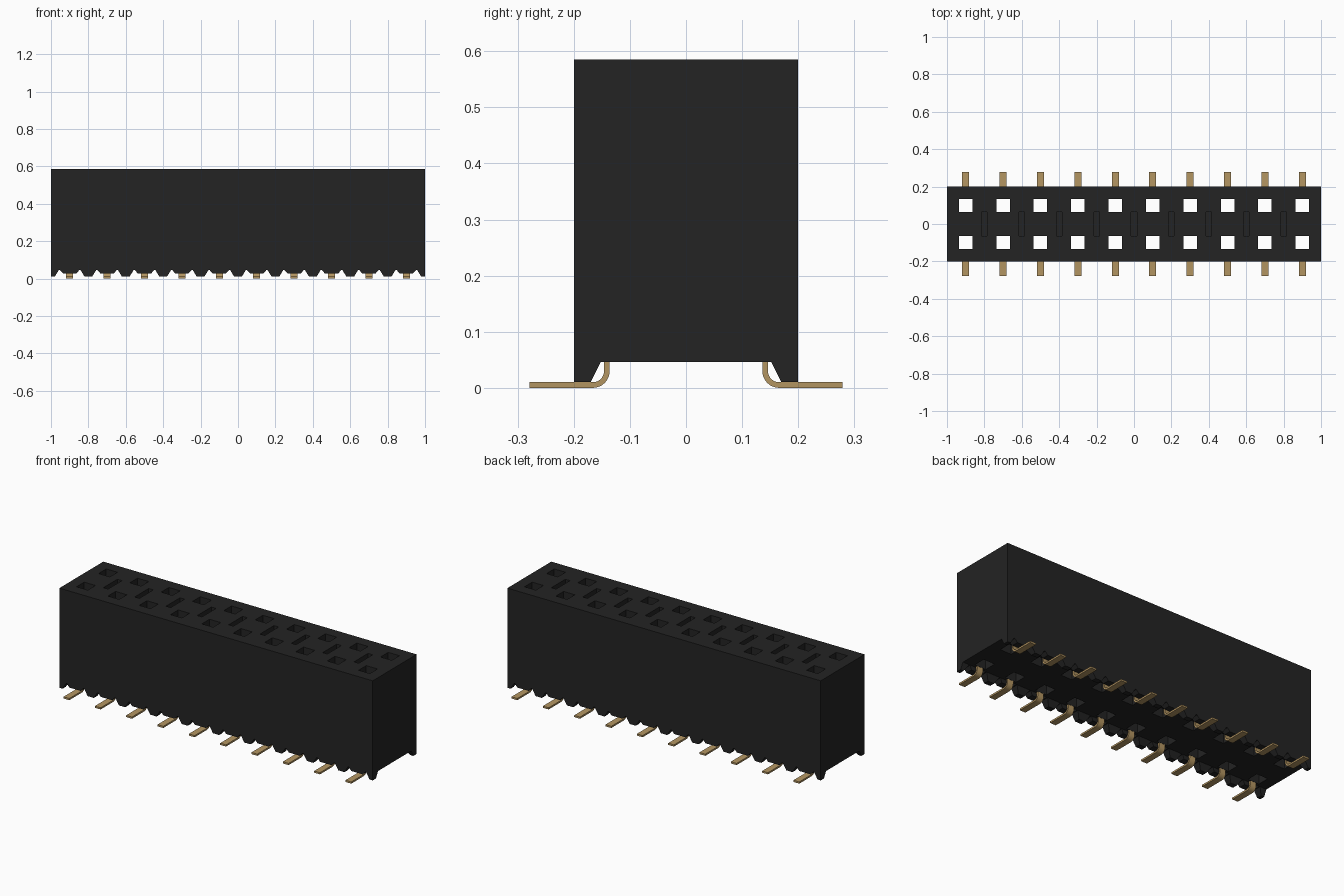
import bpy, bmesh, math
from mathutils import Vector

if "Cube" in bpy.data.objects:
    bpy.data.objects.remove(bpy.data.objects["Cube"])

def material(name, rgb):
    m = bpy.data.materials.new(name)
    m.diffuse_color = (*rgb, 1)
    m.use_nodes = True
    m.node_tree.nodes["Principled BSDF"].inputs["Base Color"].default_value = m.diffuse_color
    return m

BLACK = material("black plastic", (0.017, 0.017, 0.017))
GOLD = material("tan gold", (0.45, 0.30, 0.12))

def finish(bm, name, mat):
    bmesh.ops.recalc_face_normals(bm, faces=bm.faces[:])
    me = bpy.data.meshes.new(name)
    bm.to_mesh(me)
    bm.free()
    me.materials.append(mat)
    ob = bpy.data.objects.new(name, me)
    bpy.context.collection.objects.link(ob)
    return ob

def box(bm, x0, x1, y0, y1, z0, z1):
    vs = bmesh.ops.create_cube(bm, size=1)["verts"]
    for v in vs:
        v.co = Vector(((x0 + x1) / 2 + v.co.x * (x1 - x0),
                       (y0 + y1) / 2 + v.co.y * (y1 - y0),
                       (z0 + z1) / 2 + v.co.z * (z1 - z0)))

def prism(bm, a, b):
    """Join two matching outlines into a closed solid."""
    va = [bm.verts.new(p) for p in a]
    vb = [bm.verts.new(p) for p in b]
    bm.faces.new(va)
    bm.faces.new(vb[::-1])
    n = len(a)
    for i in range(n):
        j = (i + 1) % n
        bm.faces.new((va[i], vb[i], vb[j], va[j]))

BASE, TOP = 0.046, 0.585
PIN_X = [-0.9 + 0.2 * i for i in range(10)]

# Housing block with through sockets and shallow slots between them
bm = bmesh.new()
box(bm, -1, 1, -0.2, 0.2, BASE, TOP)
housing = finish(bm, "housing", BLACK)

bm = bmesh.new()
for x in PIN_X:
    for y in (-0.1, 0.1):
        box(bm, x - 0.036, x + 0.036, y - 0.035, y + 0.035, -0.1, 0.7)
for i in range(9):
    x = -0.8 + 0.2 * i
    box(bm, x - 0.015, x + 0.015, -0.064, 0.064, TOP - 0.12, 0.7)
cutter = finish(bm, "socket_cutter", BLACK)
cutter.hide_render = True
mod = housing.modifiers.new("sockets", "BOOLEAN")
mod.operation, mod.solver, mod.object = "DIFFERENCE", "EXACT", cutter
bpy.context.view_layer.objects.active = housing
bpy.ops.object.modifier_apply(modifier=mod.name)
bpy.data.objects.remove(cutter)

# Feet and low bumps along both long bottom edges, sloped on the inside
def tooth(bm, top, low, z, side):
    outline = [(top[0], BASE), (low[0], z), (low[1], z), (top[1], BASE)]
    prism(bm, [(x, side * 0.2, h) for x, h in outline],
          [(x, side * (0.152 + (BASE - h) * 0.5), h) for x, h in outline])

bm = bmesh.new()
for side in (-1, 1):
    for i in range(11):
        x = -1 + 0.2 * i
        tooth(bm, (max(x - 0.042, -1), min(x + 0.042, 1)),
              (max(x - 0.02, -1), min(x + 0.02, 1)), 0.01, side)
    for x in PIN_X:
        tooth(bm, (x - 0.052, x + 0.052), (x - 0.036, x + 0.036), 0.028, side)
finish(bm, "standoff_feet", BLACK)

# Bent solder tails
def arc(r):
    return [(0.166 - r * math.sin(t), 0.03 - r * math.cos(t))
            for t in (math.pi / 2 * k / 8 for k in range(9))]

outer = [(0.279, 0.0)] + arc(0.03) + [(0.136, 0.08)]
inner = [(0.279, 0.01)] + arc(0.02) + [(0.146, 0.08)]
section = outer + inner[::-1]
bm = bmesh.new()
for side in (-1, 1):
    for x in PIN_X:
        prism(bm, [(x - 0.0185, side * y, z) for y, z in section],
              [(x + 0.0185, side * y, z) for y, z in section])
pins = finish(bm, "solder_tails", GOLD)
bpy.ops.object.select_all(action="DESELECT")
pins.select_set(True)
bpy.context.view_layer.objects.active = pins
bpy.ops.object.shade_smooth_by_angle(angle=math.radians(30))
